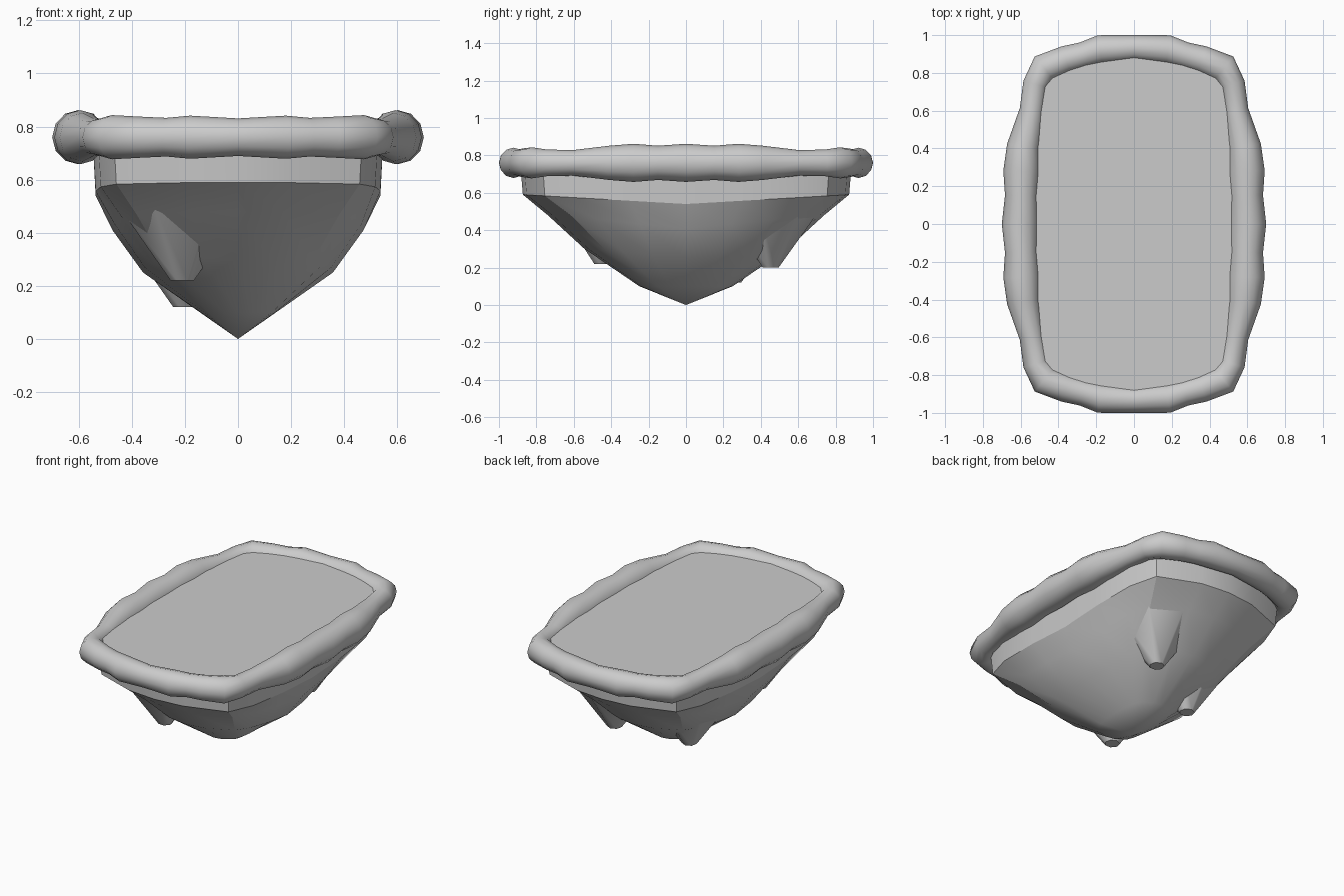
import bpy, bmesh, math

if "Cube" in bpy.data.objects:
    bpy.data.objects.remove(bpy.data.objects["Cube"])

def finish(name, bm, angle):
    bmesh.ops.recalc_face_normals(bm, faces=bm.faces[:])
    me = bpy.data.meshes.new(name)
    bm.to_mesh(me)
    bm.free()
    ob = bpy.data.objects.new(name, me)
    bpy.context.collection.objects.link(ob)
    bpy.ops.object.select_all(action='DESELECT')
    ob.select_set(True)
    bpy.context.view_layer.objects.active = ob
    bpy.ops.object.shade_smooth_by_angle(angle=math.radians(angle))
    return ob

def mirrored(q):
    """Complete loop from one quadrant running from +x to +y."""
    flip = lambda pts, sx, sy: [(p[0] * sx, p[1] * sy, *p[2:]) for p in pts]
    return (q[:-1] + flip(q[:0:-1], -1, 1) + flip(q[:-1], -1, -1)
            + flip(q[:0:-1], 1, -1))

def bridge(bm, a, b):
    n = len(a)
    for i in range(n):
        bm.faces.new((a[i], a[(i + 1) % n], b[(i + 1) % n], b[i]))

# Tapering underside: scaled outline rings, rounder lower down, ending in a point
outline = mirrored([(.55, 0), (.55, .3), (.53, .59), (.47, .77), (.2, .87), (0, .89)])
levels = [(.80, .80, 1, 1, 0), (.59, .54, .975, .98, 0), (.48, .41, .86, .83, .3),
          (.30, .25, .65, .61, .45), (.10, .10, .26, .28, .5)]  # end z, side z, scales, roundness
bm = bmesh.new()
rings = []
for z_end, z_side, sx, sy, rnd in levels:
    ring = []
    for x, y in outline:
        f = 1 + rnd * (1 / math.hypot(x / .55, y / .89) - 1)
        ring.append(bm.verts.new((x * sx * f, y * sy * f,
                                  z_side + (z_end - z_side) * abs(y) / .89)))
    rings.append(ring)
for a, b in zip(rings, rings[1:]):
    bridge(bm, a, b)
tip = bm.verts.new((0, 0, 0))
last = rings[-1]
for i in range(len(last)):
    bm.faces.new((last[i], last[(i + 1) % len(last)], tip))
finish("underside", bm, 20)

# Flat top surface
bm = bmesh.new()
bm.faces.new([bm.verts.new((x, y, .803)) for x, y in outline])
finish("top_surface", bm, 30)

# Lumpy rounded rim: tube of varying radius swept around the outline
path = mirrored([(.602, 0, .098), (.595, .15, .088), (.594, .28, .098), (.585, .41, .088),
                 (.54, .6, .066), (.52, .74, .068), (.475, .825, .08),
                 (.36, .87, .074), (.27, .893, .07), (.18, .922, .078), (0, .932, .068)])
bm = bmesh.new()
sections = []
n, sides = len(path), 12
for i, (x, y, r) in enumerate(path):
    tx = path[(i + 1) % n][0] - path[i - 1][0]
    ty = path[(i + 1) % n][1] - path[i - 1][1]
    d = math.hypot(tx, ty)
    ring = []
    for k in range(sides):
        a = 2 * math.pi * k / sides
        o = r * math.cos(a)
        ring.append(bm.verts.new((x + ty / d * o, y - tx / d * o,
                                  .76 + 1.04 * r * math.sin(a))))
    sections.append(ring)
for i in range(n):
    bridge(bm, sections[i], sections[(i + 1) % n])
finish("rim", bm, 60)

# Broad hanging points that flow out of the underside
for i, (x, y, z) in enumerate([(-.21, -.45, .22), (.2, .45, .2), (-.2, .25, .12)]):
    bm = bmesh.new()
    bmesh.ops.create_cone(bm, cap_ends=True, segments=7, radius1=.045, radius2=.26, depth=.3)
    bmesh.ops.translate(bm, verts=bm.verts[:], vec=(x, y, z + .15))
    finish(f"hanging_point_{i + 1}", bm, 45)
